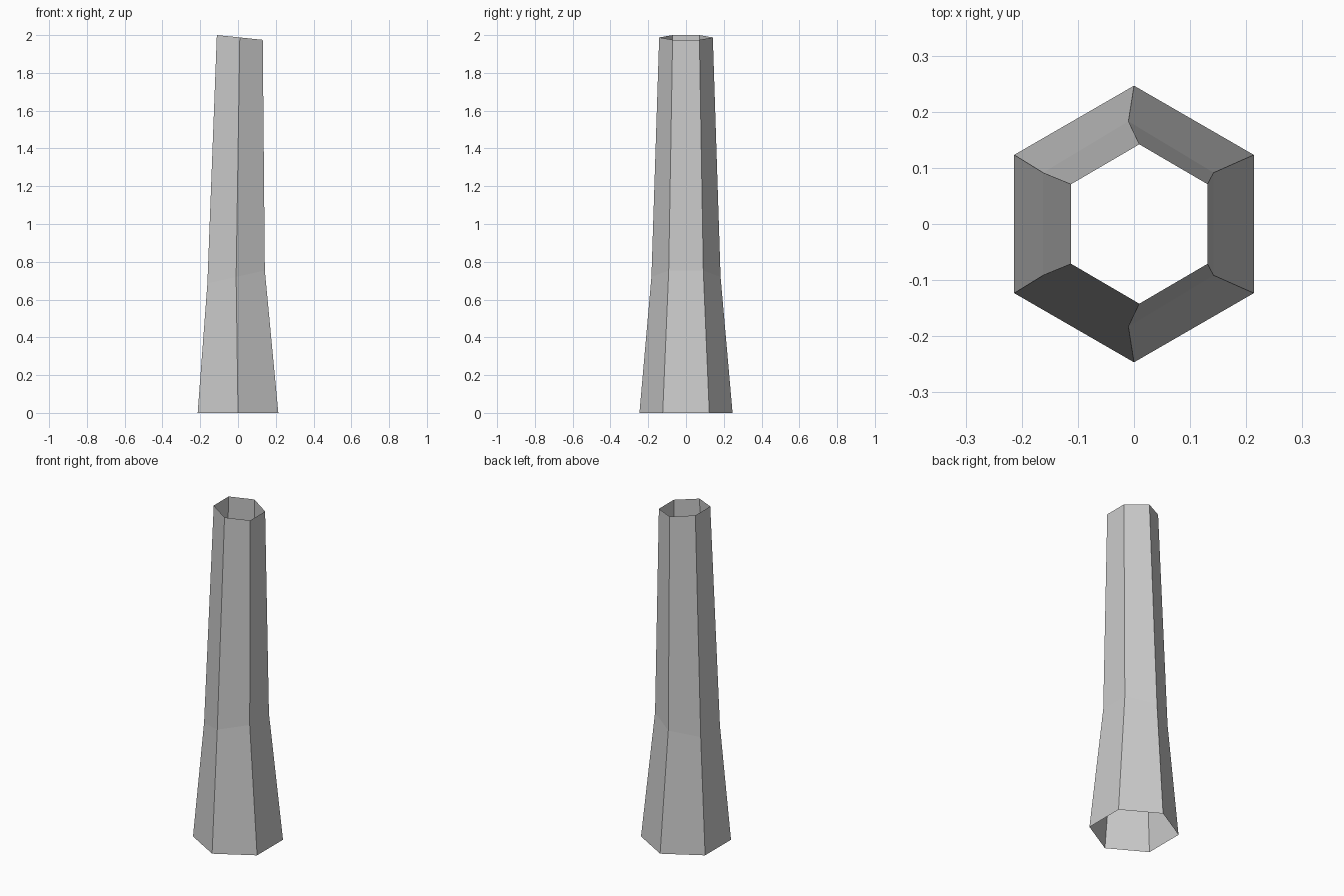
import bpy, bmesh, math

if "Cube" in bpy.data.objects:
    bpy.data.objects.remove(bpy.data.objects["Cube"])

# Rings of the trunk: centre x, half width in x, radius in y, centre z, z rise from centre to right edge
RINGS = [
    (0.0, 0.2135, 0.2465, 0.0, 0.0),
    (-0.010, 0.152, 0.183, 0.72, 0.034),
    (0.0095, 0.1215, 0.142, 1.9875, -0.0125),
]
SIDES = 6

bm = bmesh.new()

def ring(cx, hx, r, cz, rise):
    verts = []
    for i in range(SIDES):
        a = math.radians(30 + i * 360 / SIDES)
        u = math.cos(a) / math.cos(math.radians(30))
        verts.append(bm.verts.new((cx + hx * u, r * math.sin(a), cz + rise * u)))
    return verts

# Open six-sided tube with tilted upper rings
loops = [ring(*p) for p in RINGS]
for low, high in zip(loops, loops[1:]):
    for i in range(SIDES):
        j = (i + 1) % SIDES
        bm.faces.new((low[i], low[j], high[j], high[i]))

mesh = bpy.data.meshes.new("trunk")
bm.to_mesh(mesh)
bm.free()
trunk = bpy.data.objects.new("trunk", mesh)
bpy.context.collection.objects.link(trunk)
